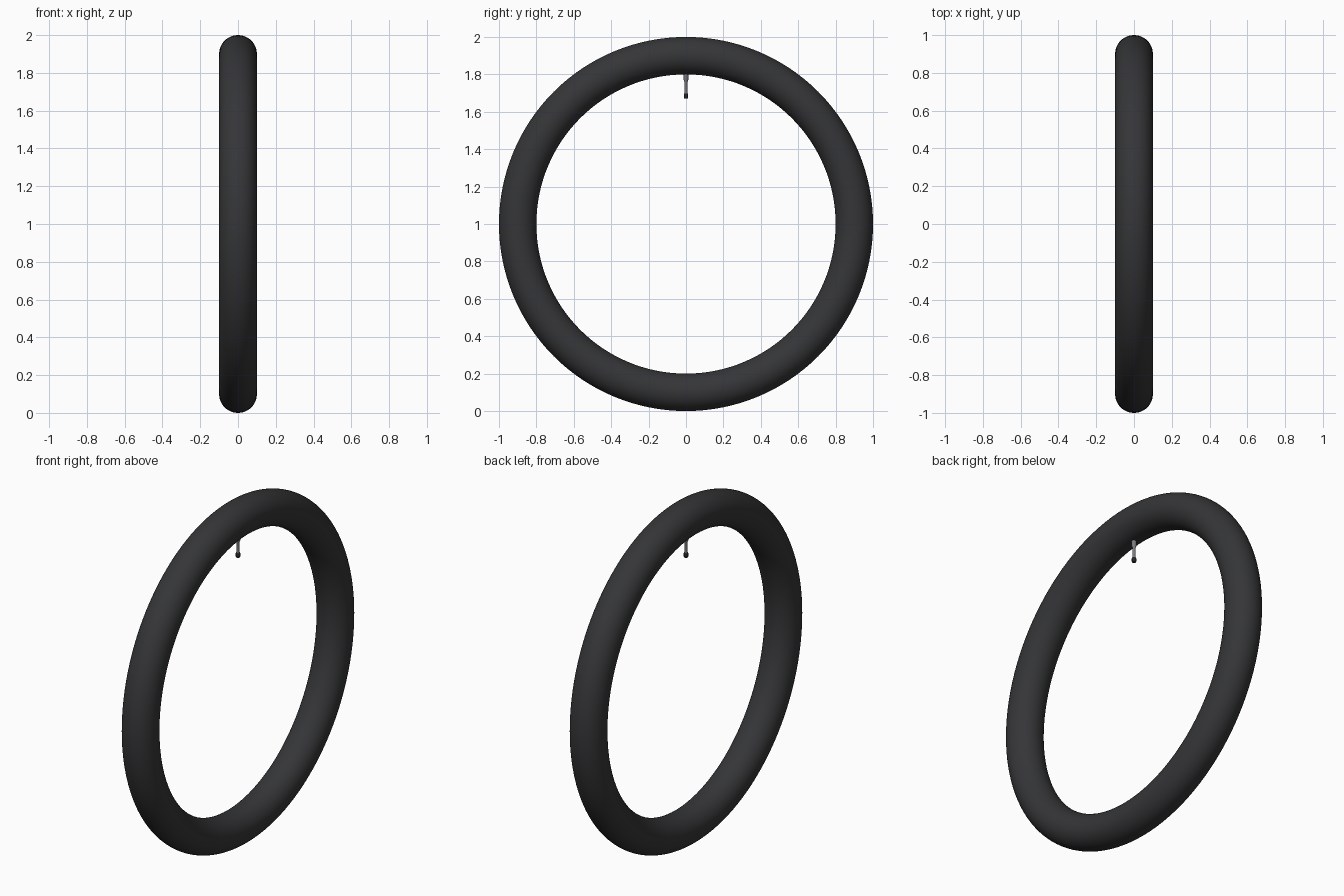
import bpy, bmesh, math

if "Cube" in bpy.data.objects:
    bpy.data.objects.remove(bpy.data.objects["Cube"])


def material(name, rgb):
    m = bpy.data.materials.new(name)
    m.diffuse_color = (*rgb, 1)
    m.use_nodes = True
    m.node_tree.nodes["Principled BSDF"].inputs["Base Color"].default_value = m.diffuse_color
    return m


def lathe(name, profile, mat, steps=24):
    """Spin a (radius, z) profile around the z axis."""
    bm = bmesh.new()
    vs = [bm.verts.new((r, 0, z)) for r, z in profile]
    edges = [bm.edges.new(p) for p in zip(vs, vs[1:])]
    bmesh.ops.spin(bm, geom=vs + edges, cent=(0, 0, 0), axis=(0, 0, 1),
                   angle=math.tau, steps=steps)
    bmesh.ops.remove_doubles(bm, verts=bm.verts, dist=1e-5)
    bmesh.ops.recalc_face_normals(bm, faces=bm.faces)
    me = bpy.data.meshes.new(name)
    bm.to_mesh(me)
    bm.free()
    ob = bpy.data.objects.new(name, me)
    bpy.context.collection.objects.link(ob)
    me.materials.append(mat)
    me.shade_smooth()
    me.set_sharp_from_angle(angle=math.radians(35))
    return ob


rubber = material("rubber", (0.035, 0.036, 0.038))
metal = material("metal", (0.2, 0.2, 0.22))
plastic = material("cap_plastic", (0.02, 0.02, 0.022))

# Inflated tube standing upright
bpy.ops.mesh.primitive_torus_add(major_radius=0.9, minor_radius=0.1,
                                 major_segments=128, minor_segments=48,
                                 location=(0, 0, 1), rotation=(0, math.pi / 2, 0))
tube = bpy.context.object
tube.name = "inner_tube"
tube.data.materials.append(rubber)
bpy.ops.object.shade_smooth()

# Valve stem with wider collar where it leaves the tube
lathe("valve_stem", [(0, 1.81), (0.013, 1.81), (0.013, 1.772), (0.009, 1.762),
                     (0.008, 1.69), (0, 1.69)], metal)

# Dust cap on the end of the valve
lathe("valve_cap", [(0, 1.699), (0.010, 1.699), (0.012, 1.695), (0.012, 1.676),
                    (0.009, 1.671), (0, 1.671)], plastic)
